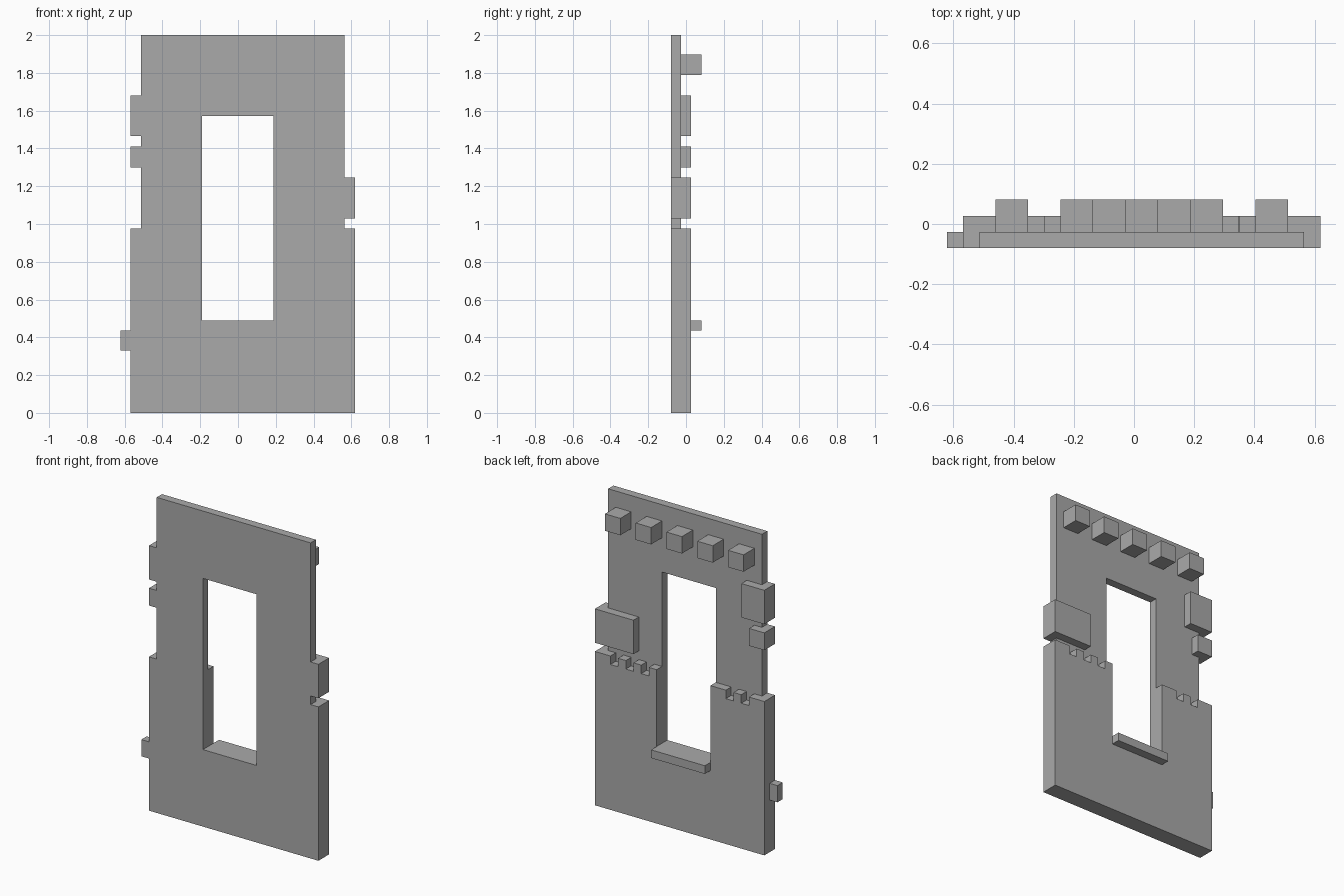
import bpy
import bmesh

cube = bpy.data.objects.get("Cube")
if cube:
    bpy.data.objects.remove(cube, do_unlink=True)

stone = bpy.data.materials.new("stone grey")
stone.use_nodes = True
grey = (0.4, 0.4, 0.4, 1)
stone.diffuse_color = grey
stone.node_tree.nodes["Principled BSDF"].inputs["Base Color"].default_value = grey

# Depth layers: front face, plate back, thick wall back, ledge back
FRONT, PLATE, WALL, LEDGE = -0.08, -0.027, 0.027, 0.082
LEFT, RIGHT = 0.62, -0.568              # wall sides
PLATE_LEFT, PLATE_RIGHT = 0.565, -0.514  # upper plate sides
WIN_LEFT, WIN_RIGHT, SILL, HEAD = 0.187, -0.19, 0.488, 1.573
WALL_TOP, STEP = 0.975, 0.054


def rect(x0, x1, z0, z1):
    return [(x0, z0), (x1, z0), (x1, z1), (x0, z1)]


def slab(name, loops, y0, y1):
    """Fill outlines (and holes) in the x-z plane and thicken from y0 to y1."""
    bm = bmesh.new()
    mid = (y0 + y1) / 2
    for loop in loops:
        verts = [bm.verts.new((x, mid, z)) for x, z in loop]
        for a, b in zip(verts, verts[1:] + verts[:1]):
            bm.edges.new((a, b))
    bmesh.ops.triangle_fill(bm, use_beauty=True, use_dissolve=False, edges=bm.edges[:])
    bmesh.ops.recalc_face_normals(bm, faces=bm.faces[:])
    mesh = bpy.data.meshes.new(name)
    bm.to_mesh(mesh)
    bm.free()
    mesh.materials.append(stone)
    obj = bpy.data.objects.new(name, mesh)
    bpy.context.collection.objects.link(obj)
    solid = obj.modifiers.new("thickness", 'SOLIDIFY')
    solid.thickness = y1 - y0
    solid.offset = 0
    return obj


def toothed_edge(start, widths):
    """Top edge that alternates high and low along -x."""
    points, x, high = [], start, True
    for w in widths:
        z = WALL_TOP if high else WALL_TOP - STEP
        points += [(x, z), (x - w, z)]
        x -= w
        high = not high
    return points


# Front plate with side stones and window opening
left_side = [(LEFT, 0), (LEFT, WALL_TOP), (PLATE_LEFT, WALL_TOP),
             (PLATE_LEFT, 1.03), (LEFT, 1.03), (LEFT, 1.245),
             (PLATE_LEFT, 1.245), (PLATE_LEFT, 2)]
right_side = [(PLATE_RIGHT, 2)]
for top, bottom in ((1.68, 1.465), (1.41, 1.30)):
    right_side += [(PLATE_RIGHT, top), (RIGHT, top),
                   (RIGHT, bottom), (PLATE_RIGHT, bottom)]
right_side += [(PLATE_RIGHT, WALL_TOP), (RIGHT, WALL_TOP), (RIGHT, 0)]
window = rect(WIN_RIGHT, WIN_LEFT, SILL, HEAD)
slab("front_plate", [left_side + right_side, window], FRONT, PLATE)

# Thick lower wall with a broken, toothed top around the window
outline = [(LEFT, 0)]
outline += toothed_edge(LEFT, [LEFT - WIN_LEFT - 6 * STEP] + [STEP] * 6)
outline += [(WIN_LEFT, SILL), (WIN_RIGHT, SILL)]
right_teeth = [2 * STEP] + [STEP] * 3
right_teeth.append(WIN_RIGHT - RIGHT - sum(right_teeth))
outline += toothed_edge(WIN_RIGHT, right_teeth) + [(RIGHT, 0)]
slab("lower_wall", [outline], PLATE, WALL)

# Stones left standing on the back of the upper plate
slab("left_stone", [rect(0.35, LEFT, 1.03, 1.245)], PLATE, WALL)
slab("right_upper_stone", [rect(RIGHT, -0.407, 1.465, 1.68)], PLATE, WALL)
slab("right_lower_stone", [rect(RIGHT, -0.461, 1.30, 1.41)], PLATE, WALL)

# Peg low on the right side
slab("right_peg", [rect(-0.622, RIGHT, 0.33, 0.436)], FRONT, PLATE)

# Window sill at the back
slab("window_sill", [rect(WIN_RIGHT, WIN_LEFT, 0.436, SILL)], WALL, LEDGE)

# Row of beam ends near the top
for i in range(5):
    x = -0.461 + i * 4 * STEP
    slab(f"beam_end_{i + 1}", [rect(x, x + 2 * STEP, 1.79, 1.897)], PLATE, LEDGE)
